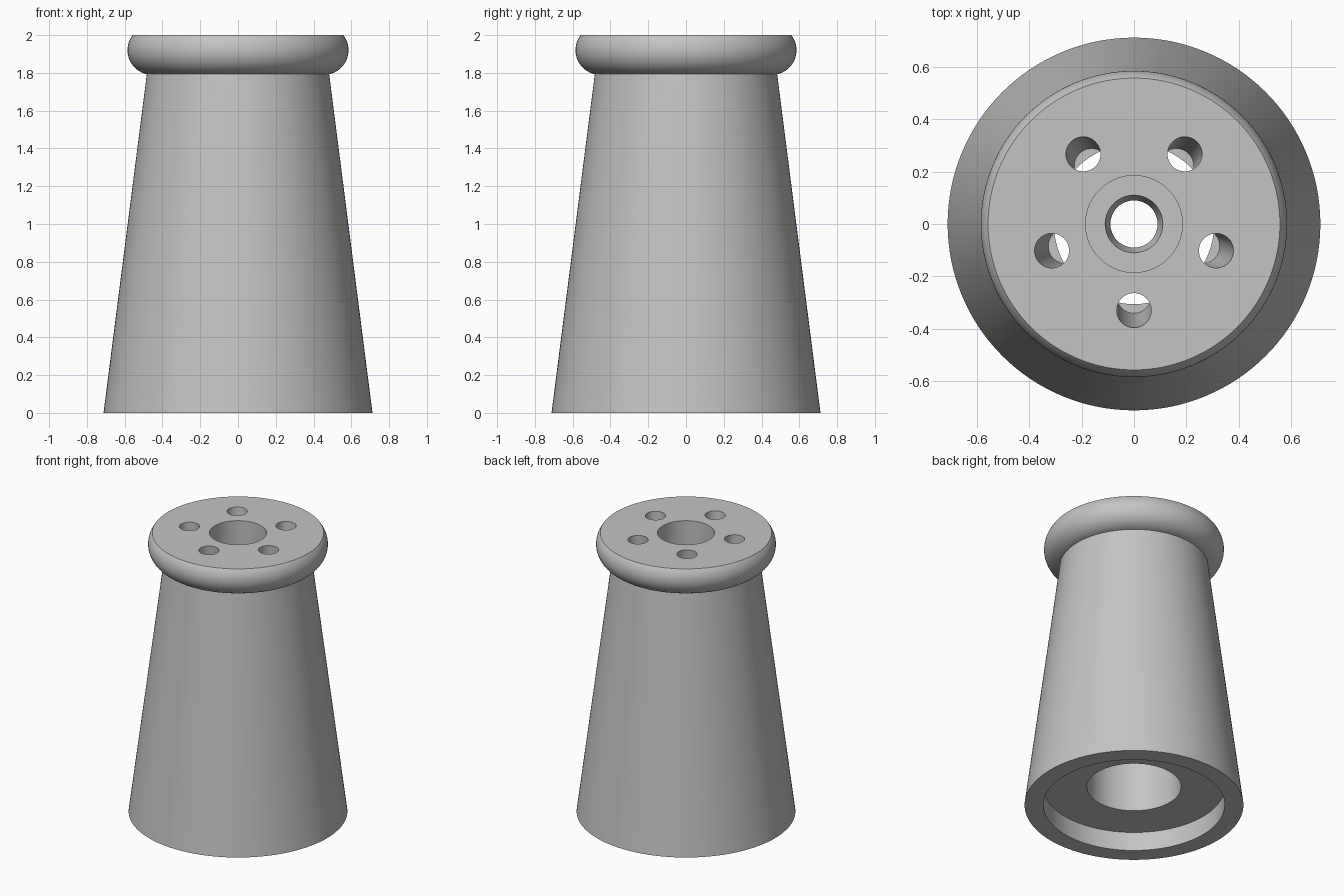
import bpy, bmesh, math
from mathutils import Vector

default = bpy.data.objects.get("Cube")
if default:
    bpy.data.objects.remove(default, do_unlink=True)

SEGMENTS = 128
HEIGHT = 2.0

# Single grey material
grey = bpy.data.materials.new("plain_grey")
grey.use_nodes = True
colour = (0.55, 0.55, 0.55, 1)
grey.diffuse_color = colour
grey.node_tree.nodes["Principled BSDF"].inputs["Base Color"].default_value = colour


def make_object(name, bm):
    bmesh.ops.recalc_face_normals(bm, faces=bm.faces)
    mesh = bpy.data.meshes.new(name)
    bm.to_mesh(mesh)
    bm.free()
    obj = bpy.data.objects.new(name, mesh)
    bpy.context.collection.objects.link(obj)
    mesh.materials.append(grey)
    return obj


def lathe(name, profile):
    """Revolve a closed (radius, z) outline around the z axis."""
    bm = bmesh.new()
    rings = []
    for i in range(SEGMENTS):
        a = math.tau * i / SEGMENTS
        rings.append([bm.verts.new((r * math.cos(a), r * math.sin(a), z))
                      for r, z in profile])
    n = len(profile)
    for i in range(SEGMENTS):
        here, after = rings[i], rings[(i + 1) % SEGMENTS]
        for j in range(n):
            k = (j + 1) % n
            bm.faces.new((here[j], after[j], after[k], here[k]))
    return make_object(name, bm)


def slanted_hole(name, angle, top_z, end_z):
    """Cutter with level round ends whose axis leans inward going down."""
    bm = bmesh.new()
    outward = Vector((math.cos(angle), math.sin(angle), 0))
    loops = []
    for z in (top_z, end_z):
        reach = 0.33 - 0.055 * (HEIGHT - z) / (HEIGHT - end_z)
        centre = outward * reach + Vector((0, 0, z))
        loops.append([bm.verts.new(centre + Vector((0.066 * math.cos(t), 0.066 * math.sin(t), 0)))
                      for t in (math.tau * i / 40 for i in range(40))])
    top, end = loops
    bm.faces.new(top)
    bm.faces.new(end)
    for i in range(40):
        k = (i + 1) % 40
        bm.faces.new((top[i], top[k], end[k], end[i]))
    return make_object(name, bm)


# Rounded collar: a tube section cut flat by the top face
collar_r, collar_z, tube = 0.455, 1.92, 0.13
start = math.asin((1.793 - collar_z) / tube)
stop = math.asin((HEIGHT - collar_z) / tube)
collar = []
for i in range(25):
    a = start + (stop - start) * i / 24
    collar.append((collar_r + tube * math.cos(a), collar_z + tube * math.sin(a)))

# Tapered body, collar, stepped centre hole, wide bore and base recess
outline = [(0.712, 0), *collar,
           (0.185, HEIGHT), (0.185, 1.6), (0.11, 1.6), (0.09, 1.5),
           (0.306, 1.5), (0.306, 0.135), (0.59, 0.135), (0.59, 0)]
body = lathe("tapered_body", outline)

# Five slanted holes around the top
for i in range(5):
    cutter = slanted_hole("hole_cutter", math.radians(72 * i - 90), 2.1, 1.45)
    cutter.hide_render = True
    mod = body.modifiers.new("hole", 'BOOLEAN')
    mod.operation = 'DIFFERENCE'
    mod.solver = 'EXACT'
    mod.object = cutter
    bpy.ops.object.select_all(action='DESELECT')
    bpy.context.view_layer.objects.active = body
    body.select_set(True)
    bpy.ops.object.modifier_apply(modifier=mod.name)
    bpy.data.objects.remove(cutter, do_unlink=True)

bpy.ops.object.shade_smooth_by_angle(angle=math.radians(30))
